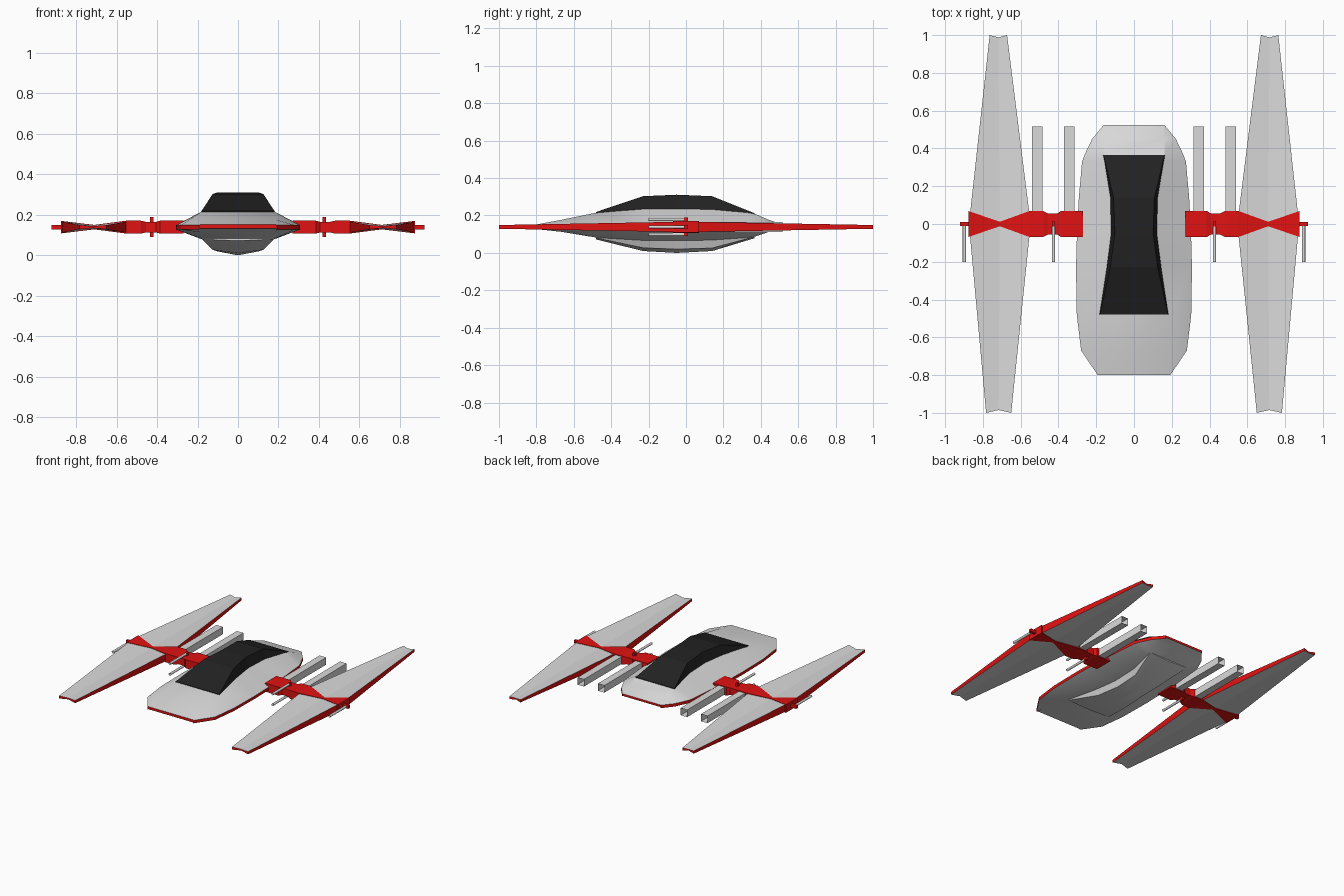
import bpy, bmesh, math
from mathutils import Matrix

cube = bpy.data.objects.get("Cube")
if cube:
    bpy.data.objects.remove(cube, do_unlink=True)


def material(name, rgb):
    m = bpy.data.materials.new(name)
    m.use_nodes = True
    m.diffuse_color = (*rgb, 1)
    m.node_tree.nodes["Principled BSDF"].inputs["Base Color"].default_value = (*rgb, 1)
    return m


GREY = material("hull grey", (0.70, 0.70, 0.70))
RED = material("trim red", (0.75, 0.006, 0.006))
BLACK = material("canopy black", (0.016, 0.016, 0.016))
MID = 0.139  # height of the wing plane


def finish(name, bm, mats, mirror=False, smooth=None):
    mesh = bpy.data.meshes.new(name)
    bm.to_mesh(mesh)
    bm.free()
    for m in mats:
        mesh.materials.append(m)
    ob = bpy.data.objects.new(name, mesh)
    bpy.context.collection.objects.link(ob)
    if mirror:
        ob.modifiers.new("Mirror", 'MIRROR').use_clip = False
    if smooth:
        bpy.ops.object.select_all(action='DESELECT')
        ob.select_set(True)
        bpy.context.view_layer.objects.active = ob
        bpy.ops.object.shade_smooth_by_angle(angle=math.radians(smooth))
    return ob


def loft(name, rings, mats, red_strips=(), caps=True, cap_index=0, **kw):
    """Skin closed rings of points; red_strips get the second material."""
    bm = bmesh.new()
    vs = [[bm.verts.new(p) for p in r] for r in rings]
    n = len(rings[0])
    for a, b in zip(vs, vs[1:]):
        for i in range(n):
            j = (i + 1) % n
            f = bm.faces.new((a[i], a[j], b[j], b[i]))
            f.material_index = 1 if i in red_strips else 0
    if caps:
        for r in (vs[0], vs[-1]):
            bm.faces.new(r).material_index = cap_index
    bmesh.ops.recalc_face_normals(bm, faces=bm.faces)
    return finish(name, bm, mats, **kw)


def box(name, lo, hi, mat):
    rings = [[(lo[0], y, lo[2]), (hi[0], y, lo[2]), (hi[0], y, hi[2]), (lo[0], y, hi[2])]
             for y in (lo[1], hi[1])]
    return loft(name, rings, [mat], mirror=True)


# Hull: stations of (y, rim half width, shoulder half width, shoulder height)
hull = [(-0.80, 0.192, 0.185, 0.152), (-0.67, 0.28, 0.185, 0.176),
        (-0.48, 0.303, 0.18, 0.215), (-0.23, 0.307, 0.145, 0.234),
        (-0.05, 0.302, 0.122, 0.236), (0.14, 0.292, 0.125, 0.232),
        (0.33, 0.275, 0.16, 0.215), (0.37, 0.26, 0.163, 0.208),
        (0.45, 0.222, 0.16, 0.174), (0.525, 0.16, 0.155, 0.150)]


def hull_ring(y, w, s, t):
    b = 0.138 - (t - 0.145) * 0.8
    return [(-w, y, 0.127), (-w, y, 0.149), (-s, y, t), (s, y, t),
            (w, y, 0.149), (w, y, 0.127), (s, y, b), (-s, y, b)]


loft("hull", [hull_ring(*h) for h in hull], [GREY, RED], red_strips=(0, 4),
     cap_index=1, smooth=25)

# Canopy and belly share a waisted plan: (y, base hw, base z, top hw, top z)
canopy = [(-0.48, 0.183, 0.212, 0.18, 0.219), (-0.23, 0.145, 0.23, 0.125, 0.303),
          (-0.05, 0.122, 0.232, 0.101, 0.311), (0.14, 0.126, 0.228, 0.108, 0.303),
          (0.365, 0.165, 0.205, 0.161, 0.213)]
loft("canopy", [[(-b, y, z), (-t, y, h), (t, y, h), (b, y, z)]
                for y, b, z, t, h in canopy], [BLACK])

belly = [(-0.48, 0.183, 0.086, 0.178, 0.079, 0.072), (-0.23, 0.145, 0.074, 0.125, 0.027, 0.010),
         (-0.05, 0.122, 0.072, 0.105, 0.020, 0.0), (0.14, 0.126, 0.074, 0.108, 0.026, 0.010),
         (0.365, 0.165, 0.093, 0.161, 0.086, 0.078)]
loft("belly_keel", [[(-b, y, z), (-t, y, h), (0, y, k), (t, y, h), (b, y, z)]
                    for y, b, z, t, h, k in belly], [GREY], smooth=15)


# Wings: long blades with a shallow channel above and below, and red edges
def wing_ring(y, xi, xo, edge, mid, notch=0):
    xc = (xi + xo) / 2
    return [(xi, y, MID + edge), (xc, y + notch, MID + mid), (xo, y, MID + edge),
            (xo, y, MID - edge), (xc, y + notch, MID - mid), (xi, y, MID - edge)]


loft("wing", [wing_ring(-1.0, 0.65, 0.783, 0.010, 0.005, 0.015),
              wing_ring(0.0, 0.547, 0.874, 0.028, 0.008),
              wing_ring(1.0, 0.672, 0.764, 0.010, 0.005, -0.012)],
     [GREY, RED], red_strips=(2, 5), cap_index=1, mirror=True)

# Arm: stations of (x, half depth, half height) from the hull to the wing's outer edge
arm = [(0.27, 0.068, 0.032), (0.385, 0.07, 0.032), (0.405, 0.056, 0.026),
       (0.455, 0.056, 0.026), (0.48, 0.068, 0.032), (0.55, 0.07, 0.032),
       (0.71, 0.012, 0.011), (0.875, 0.068, 0.031)]
loft("wing_arm", [[(x, -d, MID - h), (x, d, MID - h), (x, d, MID + h), (x, -d, MID + h)]
                  for x, d, h in arm], [RED], mirror=True)

# Gun mounts and open gun barrels
box("inner_gun_mount", (0.418, -0.012, 0.09), (0.434, 0.012, 0.188), RED)
box("outer_gun_mount", (0.86, -0.01, 0.128), (0.922, 0.01, 0.15), RED)


def barrel(name, x, z, r=0.009):
    rings = [[(x + r * math.cos(a), y, z + r * math.sin(a))
              for a in (math.tau * i / 10 for i in range(10))] for y in (-0.2, -0.01)]
    loft(name, rings, [GREY], caps=False, mirror=True, smooth=40)


barrel("upper_inner_gun", 0.426, 0.179)
barrel("lower_inner_gun", 0.426, 0.099)
barrel("outer_gun", 0.898, MID)

# Open square exhaust tubes behind each arm
for label, x in (("inner", 0.343), ("outer", 0.512)):
    r = 0.027
    loft(label + "_exhaust_tube",
         [[(x - r, y, MID - r), (x + r, y, MID - r), (x + r, y, MID + r), (x - r, y, MID + r)]
          for y in (0.03, 0.515)], [GREY], caps=False, mirror=True)
